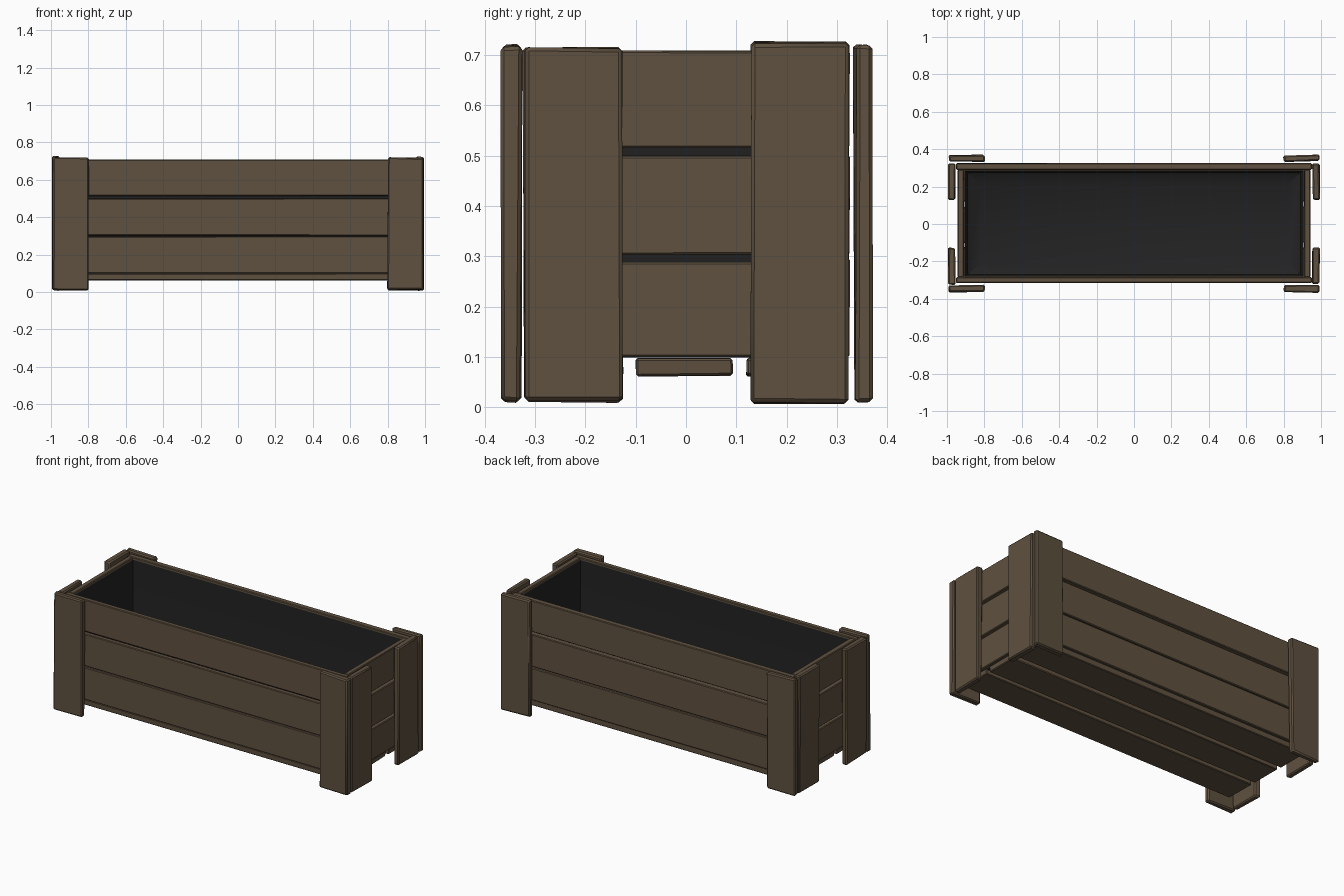
import bpy, bmesh, random
from mathutils import Vector

random.seed(4)
cube = bpy.data.objects.get("Cube")
if cube:
    bpy.data.objects.remove(cube)


def material(name, rgb):
    m = bpy.data.materials.new(name)
    m.use_nodes = True
    m.diffuse_color = (*rgb, 1)
    m.node_tree.nodes["Principled BSDF"].inputs["Base Color"].default_value = (*rgb, 1)
    return m


wood = material("weathered_wood", (0.115, 0.082, 0.051))
lining = material("black_lining", (0.016, 0.016, 0.016))


def finish(name, bm, mat):
    bmesh.ops.recalc_face_normals(bm, faces=bm.faces)
    mesh = bpy.data.meshes.new(name)
    bm.to_mesh(mesh)
    bm.free()
    mesh.materials.append(mat)
    ob = bpy.data.objects.new(name, mesh)
    bpy.context.collection.objects.link(ob)
    bpy.ops.object.select_all(action='DESELECT')
    ob.select_set(True)
    bpy.context.view_layer.objects.active = ob
    bpy.ops.object.shade_smooth_by_angle(angle=0.6)
    return ob


def board(name, xs, ys, zs, wobble=0.003, bevel=0.004):
    """Rough sawn board filling the given ranges, with uneven corners."""
    bm = bmesh.new()
    bmesh.ops.create_cube(bm, size=1)
    for v in bm.verts:
        v.co = Vector([(lo + hi) / 2 + c * (hi - lo)
                       for c, (lo, hi) in zip(v.co, (xs, ys, zs))])
        v.co += Vector([random.uniform(-wobble, wobble) for _ in range(3)])
    bmesh.ops.bevel(bm, geom=bm.edges[:], offset=bevel, segments=1, affect='EDGES')
    return finish(name, bm, wood)


# Three rows of wall planks on all four sides
rows = ((0.10, 0.297), (0.303, 0.50), (0.515, 0.708))
for i, row in enumerate(rows):
    board(f"front_plank_{i}", (-0.95, 0.95), (-0.315, -0.285), row, 0.001)
    board(f"back_plank_{i}", (-0.95, 0.95), (0.29, 0.325), row, 0.001)
    end_row = (row[0], row[1] - 0.008 if i == 0 else row[1])
    for side, s in (("left", 1), ("right", -1)):
        xs = sorted((s * 0.91, s * 0.942))
        board(f"{side}_end_plank_{i}", xs, (-0.284, 0.289), end_row, 0.001)

# Floor boards with narrow gaps
for name, ys in (("front", (-0.31, -0.125)), ("middle", (-0.10, 0.092)),
                 ("back", (0.12, 0.315))):
    board(f"{name}_floor_board", (-0.93, 0.93), ys, (0.062, 0.098), 0.002)

# Corner posts: a wide face board and a side board at each corner
for end, s in (("left", 1), ("right", -1)):
    face_x = sorted((s * 0.80, s * 0.99))
    side_x = sorted((s * 0.955, s * 0.992))
    board(f"front_{end}_post_face", face_x, (-0.365, -0.328), (0.012, 0.718), 0.004, 0.007)
    board(f"back_{end}_post_face", face_x, (0.335, 0.368), (0.012, 0.718), 0.004, 0.007)
    board(f"front_{end}_post_side", side_x, (-0.322, -0.128), (0.012, 0.712), 0.004, 0.007)
    board(f"back_{end}_post_side", side_x, (0.13, 0.322), (0.008, 0.725), 0.003, 0.007)

# Open lining bag: inset floor, sloped lower edge, upright walls
bm = bmesh.new()
rings = []
for x, y0, y1, z in ((0.82, -0.21, 0.21, 0.112), (0.89, -0.27, 0.275, 0.15),
                     (0.907, -0.282, 0.287, 0.22), (0.907, -0.282, 0.287, 0.695)):
    corners = ((-x, y0), (x, y0), (x, y1), (-x, y1))
    rings.append([bm.verts.new((px, py, z)) for px, py in corners])
bm.faces.new(rings[0])
for low, high in zip(rings, rings[1:]):
    for i in range(4):
        j = (i + 1) % 4
        bm.faces.new((low[i], low[j], high[j], high[i]))
bag = finish("inner_lining", bm, lining)
